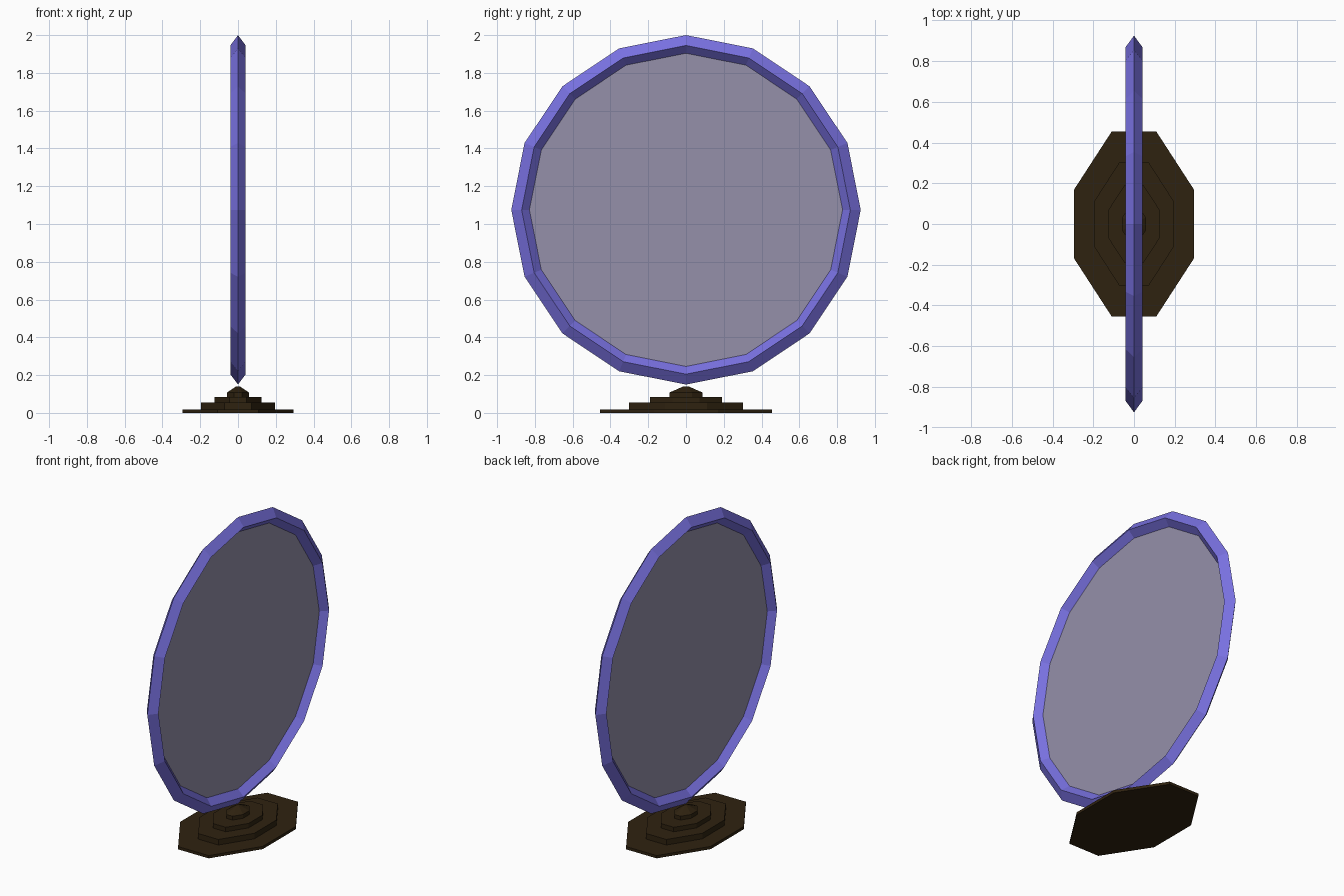
import bpy, bmesh
from math import sin, cos, pi

cube = bpy.data.objects.get("Cube")
if cube:
    bpy.data.objects.remove(cube)


def material(name, rgb, alpha=1.0):
    m = bpy.data.materials.new(name)
    m.use_nodes = True
    m.diffuse_color = (*rgb, alpha)
    bsdf = m.node_tree.nodes["Principled BSDF"]
    bsdf.inputs["Base Color"].default_value = (*rgb, 1)
    bsdf.inputs["Alpha"].default_value = alpha
    return m


def finish(name, bm, mat):
    me = bpy.data.meshes.new(name)
    bm.to_mesh(me)
    bm.free()
    me.materials.append(mat)
    ob = bpy.data.objects.new(name, me)
    bpy.context.collection.objects.link(ob)
    return ob


def bridge(bm, a, b):
    n = len(a)
    for i in range(n):
        j = (i + 1) % n
        bm.faces.new((a[i], a[j], b[j], b[i]))


violet = material("violet frame", (0.19, 0.165, 0.75))
glass = material("pale glass", (0.3, 0.28, 0.4), 0.8)
wood = material("dark brown", (0.028, 0.016, 0.005))

SIDES, CENTRE = 16, 1.075


def hoop(bm, radius, x):
    return [bm.verts.new((x, radius * cos(2 * pi * i / SIDES),
                          CENTRE + radius * sin(2 * pi * i / SIDES)))
            for i in range(SIDES)]


# Round frame with a diamond cross-section
bm = bmesh.new()
loops = [hoop(bm, r, x) for r, x in
         ((0.925, 0), (0.87, 0.041), (0.829, 0), (0.87, -0.041))]
for k in range(4):
    bridge(bm, loops[k], loops[(k + 1) % 4])
bmesh.ops.recalc_face_normals(bm, faces=bm.faces)
finish("round_frame", bm, violet)

# Thin pane filling the frame
bm = bmesh.new()
bm.faces.new(hoop(bm, 0.83, 0))
finish("pane", bm, glass)


# Stepped plinth of stretched octagons
def octagon(bm, w, d, z):
    k = 0.37
    pts = ((1, -k), (1, k), (k, 1), (-k, 1), (-1, k), (-1, -k), (-k, -1), (k, -1))
    return [bm.verts.new((w * x, d * y, z)) for x, y in pts]


def tier(name, *rings):
    bm = bmesh.new()
    loops = [octagon(bm, *r) for r in rings]
    for a, b in zip(loops, loops[1:]):
        bridge(bm, a, b)
    bm.faces.new(loops[0][::-1])
    bm.faces.new(loops[-1])
    bmesh.ops.recalc_face_normals(bm, faces=bm.faces)
    finish(name, bm, wood)


tier("base_plate", (0.295, 0.455, 0), (0.295, 0.455, 0.018))
tier("lower_step", (0.195, 0.303, 0.018), (0.195, 0.303, 0.054))
tier("upper_step", (0.125, 0.191, 0.054), (0.125, 0.191, 0.083))
tier("peak", (0.058, 0.087, 0.083), (0.058, 0.087, 0.108), (0.008, 0.012, 0.141))
